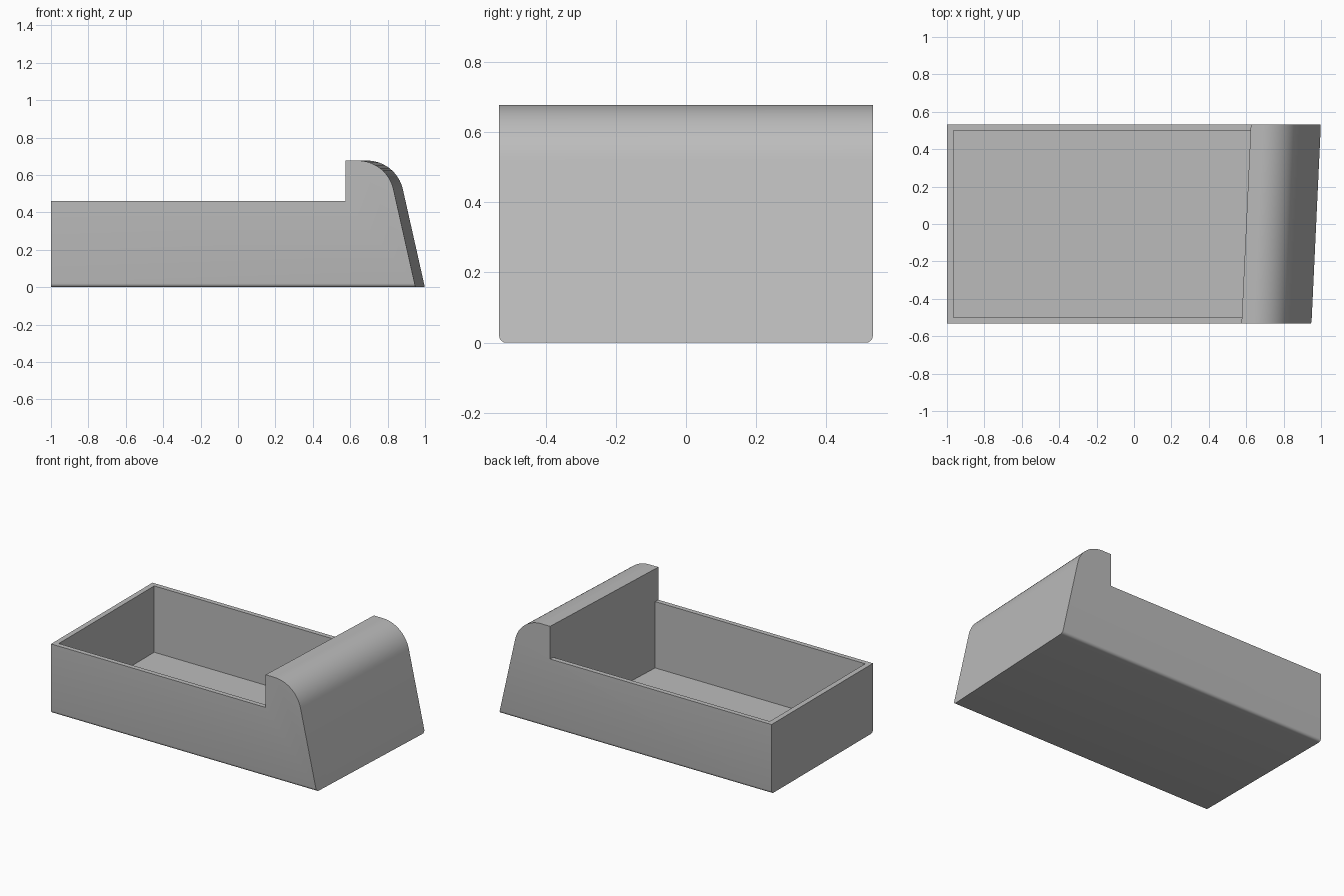
import bpy
import bmesh
from math import cos, sin, radians

if "Cube" in bpy.data.objects:
    bpy.data.objects.remove(bpy.data.objects["Cube"])

HALF = 0.532      # half the outer width
INNER = 0.5       # half the cavity width
WALL_X = 0.575    # upright face of the raised end
RIM, TOP, FLOOR = 0.46, 0.677, 0.02
SKEW = 0.05       # the raised end runs slightly out of square

grey = bpy.data.materials.new("grey plastic")
grey.use_nodes = True
colour = (0.5, 0.5, 0.5, 1)
grey.diffuse_color = colour
grey.node_tree.nodes["Principled BSDF"].inputs["Base Color"].default_value = colour

bm = bmesh.new()


def vert(x, y, z):
    """Add a vertex, shifting the raised end sideways with depth."""
    shift = SKEW * (y + HALF) / (2 * HALF) if x > 0 else 0
    return bm.verts.new((x + shift, y, z))


# Outline of the raised end: sloped outer face, rounded shoulder, flat crest
radius = 0.196
outline = [(-1, 0), (0.949, 0)]
for i in range(17):
    a = radians(12.5 + 77.5 * i / 16)
    outline.append((0.64 + radius * cos(a), TOP - radius + radius * sin(a)))
outline += [(WALL_X, TOP), (WALL_X, RIM), (-1, RIM)]

front = [vert(x, -HALF, z) for x, z in outline]
back = [vert(x, HALF, z) for x, z in outline]
bm.faces.new(front)
bm.faces.new(back[::-1])

# Skin across the width, leaving the upright face and the rim open
n = len(outline)
for i in range(n):
    j = (i + 1) % n
    if i not in (n - 3, n - 2):
        bm.faces.new((front[j], front[i], back[i], back[j]))

# Cavity corners at the rim and on the floor
corners = [(WALL_X, -INNER), (-0.965, -INNER), (-0.965, INNER), (WALL_X, INNER)]
lip = [vert(x, y, RIM) for x, y in corners]
low = [vert(x, y, FLOOR) for x, y in corners]
bm.faces.new([front[-2], *lip, back[-2], back[-1], front[-1]])
bm.faces.new(low)
for i in range(3):
    bm.faces.new((lip[i], lip[i + 1], low[i + 1], low[i]))

# Upright face continues from the crest down to the cavity floor
bm.faces.new((front[-3], front[-2], lip[0], low[0],
              low[3], lip[3], back[-2], back[-3]))

# Soft rounding along the two long bottom edges
bm.edges.ensure_lookup_table()
long_edges = [e for e in bm.edges
              if all(v.co.z < 0.001 for v in e.verts)
              and abs(e.verts[0].co.x - e.verts[1].co.x) > 1]
bmesh.ops.bevel(bm, geom=long_edges, offset=0.02, segments=5,
                profile=0.5, affect='EDGES')
bmesh.ops.recalc_face_normals(bm, faces=bm.faces[:])

mesh = bpy.data.meshes.new("open_tray")
bm.to_mesh(mesh)
bm.free()
mesh.materials.append(grey)
tray = bpy.data.objects.new("open_tray", mesh)
bpy.context.collection.objects.link(tray)

bpy.context.view_layer.objects.active = tray
tray.select_set(True)
bpy.ops.object.shade_smooth_by_angle(angle=radians(30))
